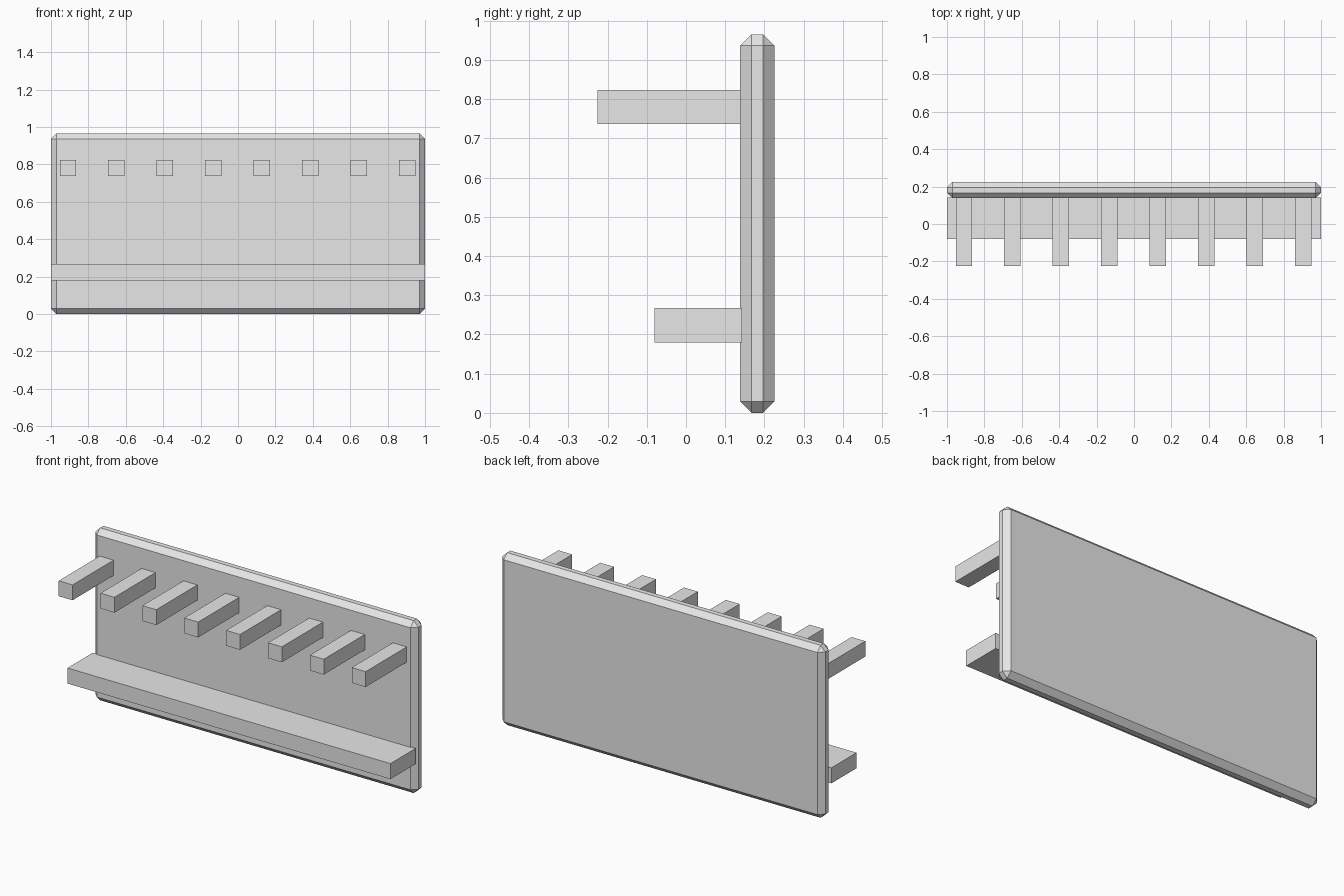
import bpy

if "Cube" in bpy.data.objects:
    bpy.data.objects.remove(bpy.data.objects["Cube"], do_unlink=True)

# One plain grey for everything
grey = bpy.data.materials.new("light_grey")
grey.use_nodes = True
colour = (0.8, 0.8, 0.8, 1.0)
grey.diffuse_color = colour
grey.node_tree.nodes["Principled BSDF"].inputs["Base Color"].default_value = colour


def box(name, low, high):
    """Axis-aligned block between two opposite corners."""
    centre = [(a + b) / 2 for a, b in zip(low, high)]
    bpy.ops.mesh.primitive_cube_add(size=1, location=centre)
    obj = bpy.context.object
    obj.name = obj.data.name = name
    obj.scale = [b - a for a, b in zip(low, high)]
    bpy.ops.object.transform_apply(location=False, rotation=False, scale=True)
    obj.data.materials.append(grey)
    return obj


# Back board with chamfered edges
board = box("back_board", (-1, 0.138, 0), (1, 0.225, 0.965))
chamfer = board.modifiers.new("chamfer", 'BEVEL')
chamfer.width = 0.029
chamfer.segments = 1

# Full-width shelf, let slightly into the board
box("shelf", (-1, -0.08, 0.18), (1, 0.143, 0.267))

# Row of square pegs
PEGS = 8
FIRST, LAST = -0.91, 0.905
HALF = 0.043
for i in range(PEGS):
    x = FIRST + (LAST - FIRST) * i / (PEGS - 1)
    box(f"peg_{i + 1}", (x - HALF, -0.225, 0.737), (x + HALF, 0.143, 0.823))
